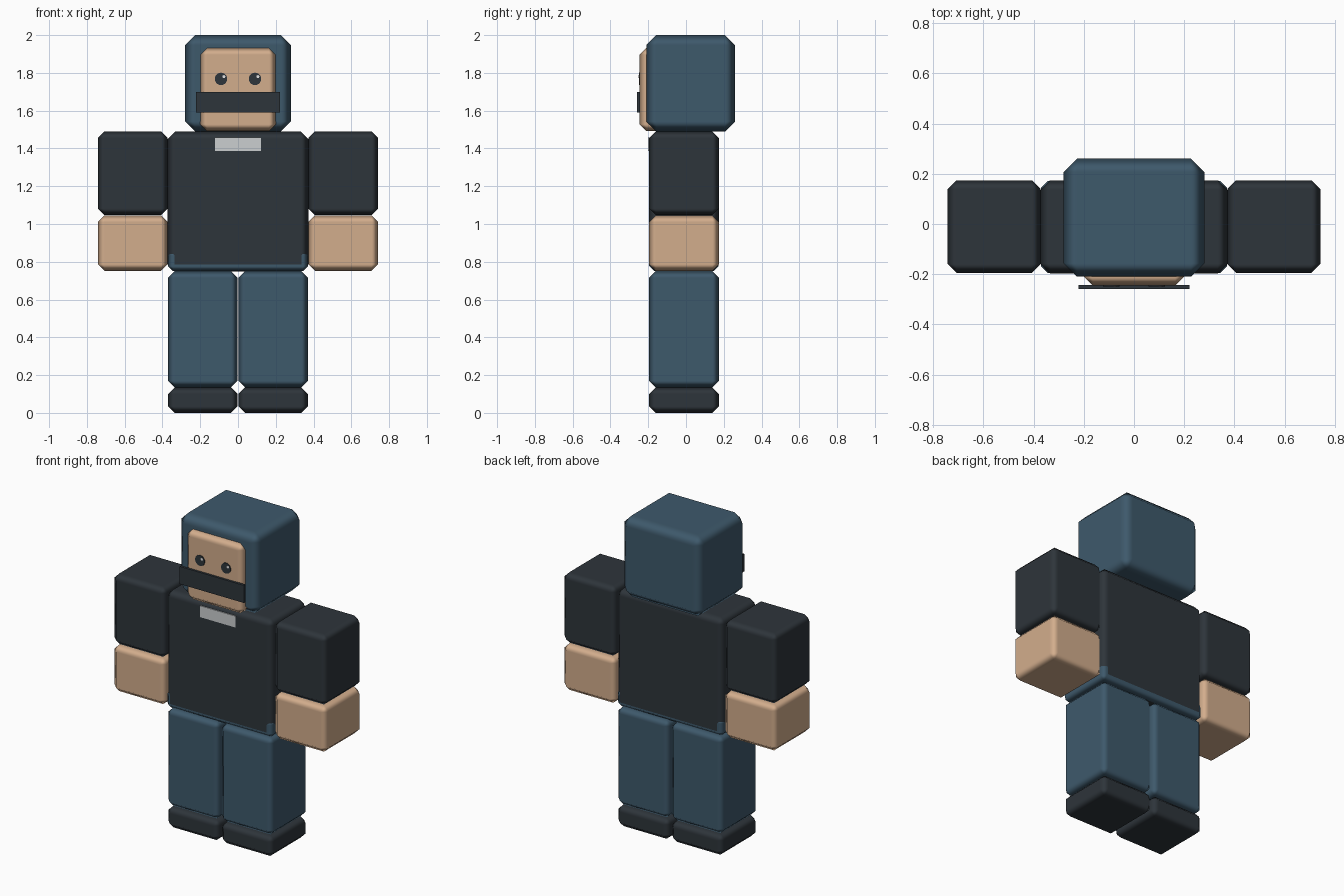
import bpy
import math

cube = bpy.data.objects.get("Cube")
if cube:
    bpy.data.objects.remove(cube, do_unlink=True)


def material(name, r, g, b):
    m = bpy.data.materials.new(name)
    m.use_nodes = True
    m.diffuse_color = (r, g, b, 1)
    bsdf = next(n for n in m.node_tree.nodes if n.type == "BSDF_PRINCIPLED")
    bsdf.inputs["Base Color"].default_value = (r, g, b, 1)
    bsdf.inputs["Roughness"].default_value = 0.8
    return m


navy = material("slate_blue", 0.048, 0.100, 0.148)
charcoal = material("charcoal", 0.027, 0.035, 0.043)
skin = material("skin", 0.65, 0.42, 0.265)
grey = material("light_grey", 0.60, 0.62, 0.63)
white = material("white", 0.9, 0.9, 0.9)


def block(name, x, y, z, mat, bevel=0.0):
    """Box from (min, max) ranges, with chamfered, softly shaded edges."""
    ranges = (x, y, z)
    bpy.ops.mesh.primitive_cube_add(size=1, location=[(a + b) / 2 for a, b in ranges])
    o = bpy.context.object
    o.name = name
    o.scale = [b - a for a, b in ranges]
    bpy.ops.object.transform_apply(location=False, rotation=False, scale=True)
    o.data.materials.append(mat)
    if bevel:
        bpy.ops.object.shade_smooth()
        mod = o.modifiers.new("edge_chamfer", "BEVEL")
        mod.width = bevel
        mod.segments = 1
        mod.harden_normals = True
    return o


def disc(name, x, y, z, radius, mat):
    """Thin round plate facing the front."""
    bpy.ops.mesh.primitive_cylinder_add(vertices=24, radius=radius, depth=0.006,
                                        location=(x, y, z), rotation=(math.pi / 2, 0, 0))
    o = bpy.context.object
    o.name = name
    o.data.materials.append(mat)


BODY_Y = (-0.195, 0.174)
EDGE = 0.035

# Head: hood, face, mask
block("hood", (-0.28, 0.28), (-0.21, 0.26), (1.49, 2.0), navy, 0.053)
block("face", (-0.2, 0.2), (-0.245, 0.1), (1.492, 1.932), skin, 0.036)
block("mask", (-0.222, 0.222), (-0.259, -0.243), (1.59, 1.70), charcoal)

# Torso: trouser waist showing below the shirt and at its chamfered corners
block("waist", (-0.37, 0.37), (-0.195, 0.172), (0.75, 0.86), navy, 0.027)
block("shirt", (-0.372, 0.372), (-0.197, 0.174), (0.748, 1.49), charcoal, 0.039)
block("chest_tag", (-0.122, 0.122), (-0.2, -0.194), (1.387, 1.458), grey)

# Paired parts
for side, s in (("left", 1), ("right", -1)):
    limb_x = sorted((s * 0.372, s * 0.742))
    leg_x = sorted((s * 0.002, s * 0.37))
    block(side + "_sleeve", limb_x, BODY_Y, (1.047, 1.49), charcoal, EDGE)
    block(side + "_hand", limb_x, BODY_Y, (0.752, 1.045), skin, EDGE)
    block(side + "_leg", leg_x, BODY_Y, (0.135, 0.75), navy, EDGE)
    block(side + "_shoe", leg_x, BODY_Y, (0.0, 0.135), charcoal, EDGE)
    disc(side + "_eye", s * 0.09, -0.246, 1.768, 0.033, charcoal)
    disc(side + "_eye_glint", s * 0.09 + 0.015, -0.248, 1.78, 0.008, white)
